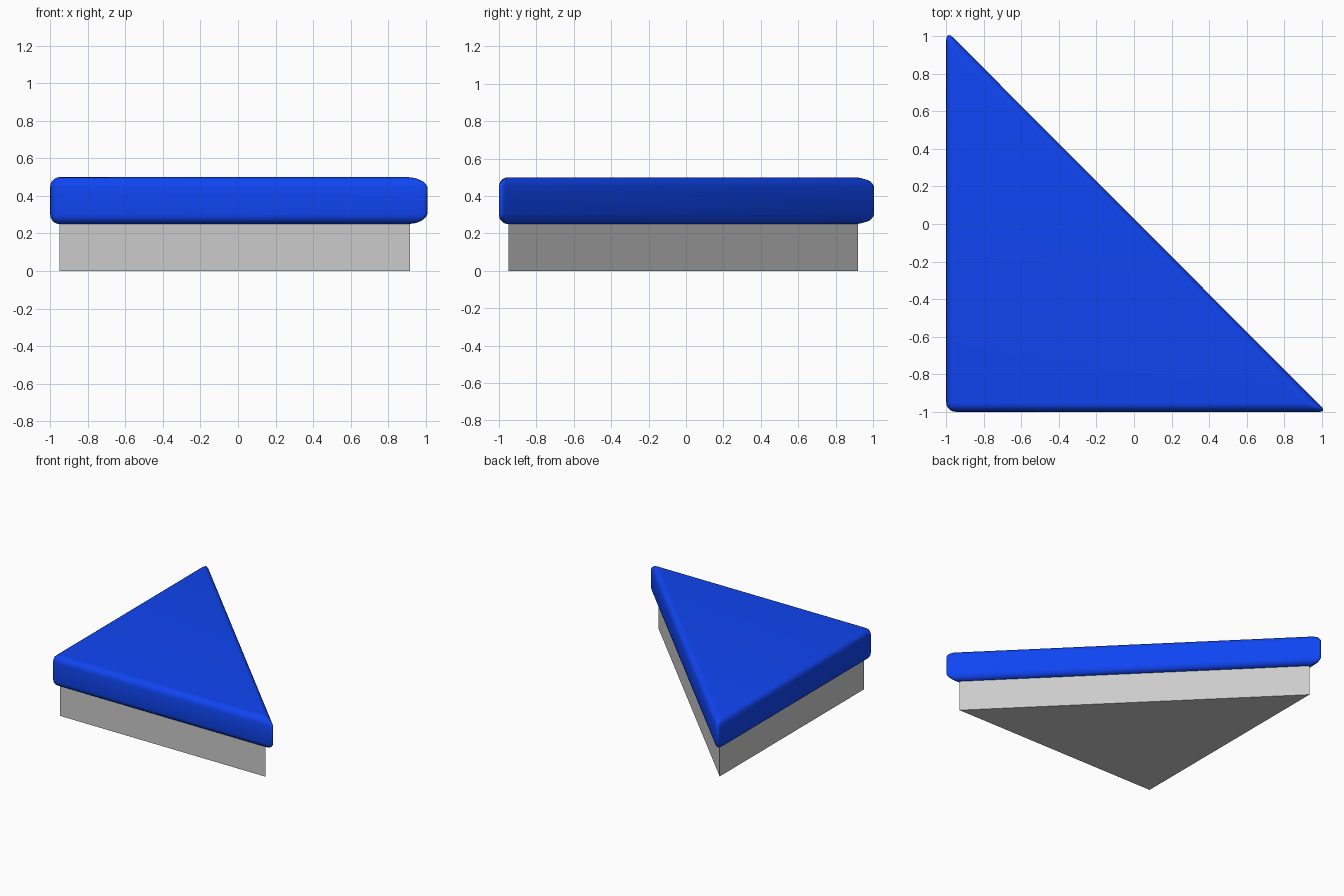
import bpy, bmesh

if "Cube" in bpy.data.objects:
    bpy.data.objects.remove(bpy.data.objects["Cube"])


def prism(name, corners, z0, z1):
    """Upright prism from a flat outline."""
    bm = bmesh.new()
    face = bm.faces.new([bm.verts.new((x, y, z0)) for x, y in corners])
    ext = bmesh.ops.extrude_face_region(bm, geom=[face])
    top = [v for v in ext["geom"] if isinstance(v, bmesh.types.BMVert)]
    bmesh.ops.translate(bm, verts=top, vec=(0, 0, z1 - z0))
    bmesh.ops.recalc_face_normals(bm, faces=bm.faces)
    mesh = bpy.data.meshes.new(name)
    bm.to_mesh(mesh)
    bm.free()
    obj = bpy.data.objects.new(name, mesh)
    bpy.context.collection.objects.link(obj)
    return obj


# Grey base, sharp edged
prism("base", [(-0.95, -0.95), (0.915, -0.95), (-0.95, 0.92)], 0, 0.25)

# Blue cushion with rounded edges
cushion = prism("cushion", [(-1, -1), (1.025, -1), (-1, 1.03)], 0.25, 0.5)
bevel = cushion.modifiers.new("rounding", "BEVEL")
bevel.width = 0.05
bevel.segments = 5
bevel.limit_method = 'NONE'

blue = bpy.data.materials.new("blue")
blue.diffuse_color = (0.005, 0.06, 0.9, 1)
blue.use_nodes = True
blue.node_tree.nodes["Principled BSDF"].inputs["Base Color"].default_value = blue.diffuse_color
cushion.data.materials.append(blue)

bpy.context.view_layer.objects.active = cushion
cushion.select_set(True)
bpy.ops.object.shade_smooth()
